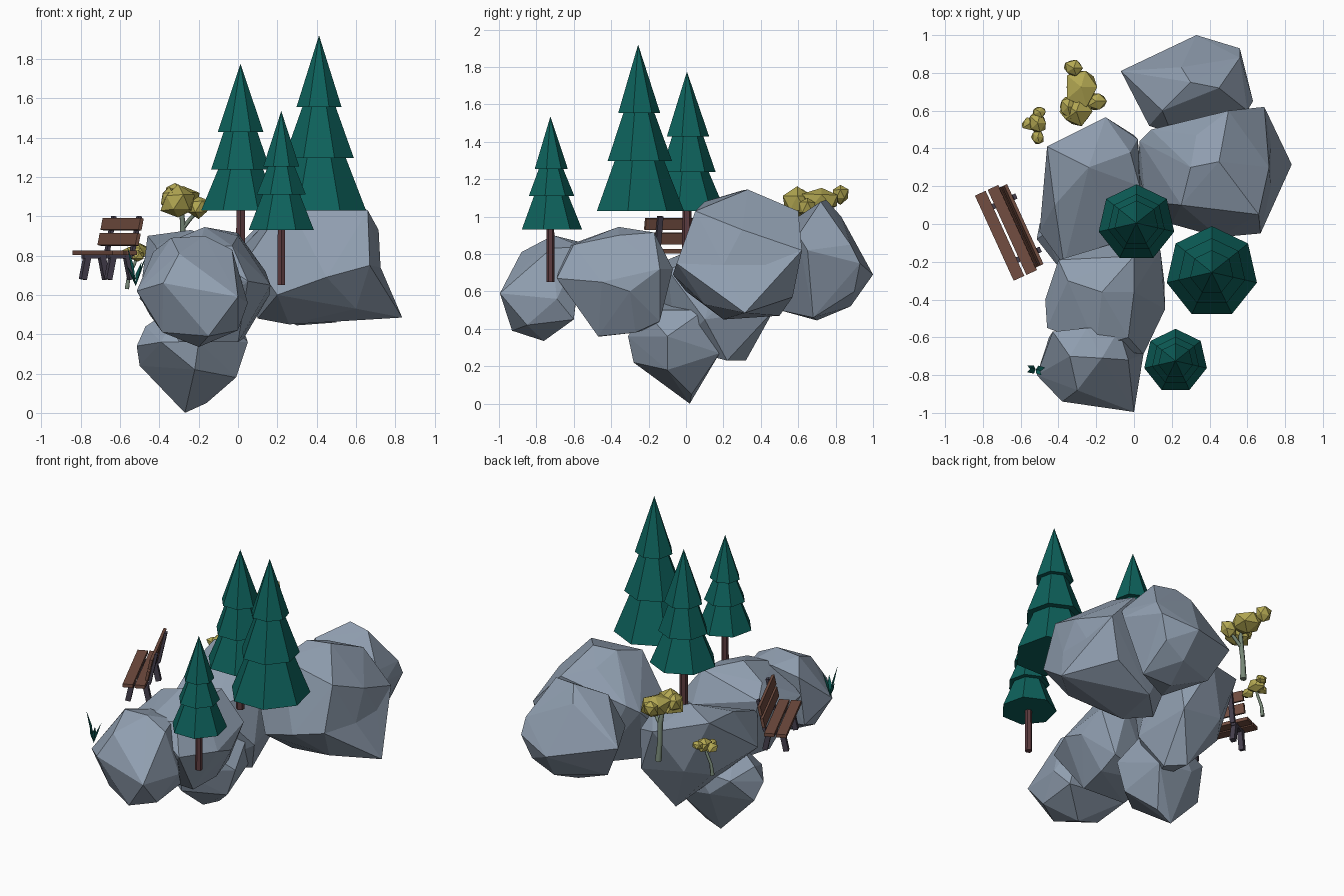
import bpy, bmesh, math, random
from mathutils import Vector, Matrix

if "Cube" in bpy.data.objects:
    bpy.data.objects.remove(bpy.data.objects["Cube"])

random.seed(4)


def material(name, rgb):
    m = bpy.data.materials.new(name)
    m.diffuse_color = (*rgb, 1)
    m.use_nodes = True
    m.node_tree.nodes["Principled BSDF"].inputs["Base Color"].default_value = m.diffuse_color
    return m


STONE = material("stone", (.28, .345, .435))
PINE = material("pine_green", (.004, .12, .105))
BARK = material("bark", (.11, .045, .05))
WOOD = material("bench_wood", (.17, .075, .052))
IRON = material("bench_frame", (.06, .05, .075))
YELLOW = material("yellow_leaf", (.45, .39, .085))
STEM = material("pale_stem", (.18, .24, .18))


def finish(name, bm, mat):
    bmesh.ops.recalc_face_normals(bm, faces=bm.faces)
    me = bpy.data.meshes.new(name)
    bm.to_mesh(me)
    bm.free()
    me.materials.append(mat)
    ob = bpy.data.objects.new(name, me)
    bpy.context.collection.objects.link(ob)
    return ob


# Faceted boulder: hull around a few corner points; the last one may be pulled out to a spike
def rock(name, pts, spike=None):
    bm = bmesh.new()
    vs = [bm.verts.new(p) for p in pts]
    bmesh.ops.convex_hull(bm, input=vs)
    if spike:
        vs[-1].co = spike
    loose = [v for v in bm.verts if not v.link_faces]
    bmesh.ops.delete(bm, geom=loose, context='VERTS')
    finish(name, bm, STONE)


# Turned form from (radius, z) rings, one corner pointing to +y
def lathe(name, x, y, profile, sides, mat):
    bm = bmesh.new()
    rings = []
    for r, z in profile:
        rings.append([bm.verts.new((x + r * math.cos(a), y + r * math.sin(a), z))
                      for a in (math.pi / 2 + k * math.tau / sides for k in range(sides))])
    for a, b in zip(rings, rings[1:]):
        for k in range(sides):
            j = (k + 1) % sides
            bm.faces.new((a[k], a[j], b[j], b[k]))
    bm.faces.new(rings[0])
    bm.faces.new(rings[-1])
    bmesh.ops.remove_doubles(bm, verts=bm.verts, dist=.0005)
    finish(name, bm, mat)


# Boulders
rock("front_rock", [
    (-.515, -.8, .62), (-.43, -.57, .82), (-.25, -.55, .86), (-.08, -.56, .84), (.05, -.69, .56),
    (0, -.995, .59), (-.38, -.94, .66), (-.34, -.7, .89), (-.17, -.71, .9), (-.03, -.72, .83),
    (-.2, -.76, .335), (-.385, -.8, .41), (0, -.85, .42), (-.15, -.93, .39), (-.45, -.6, .5),
    (0, -.6, .45), (-.3, -.88, .81)])
rock("middle_rock", [
    (-.4, -.19, .8), (-.47, -.4, .7), (-.46, -.55, .72), (.14, -.14, .72), (.165, -.45, .65),
    (.05, -.69, .67), (-.17, -.36, .945), (0, -.17, .915), (-.03, -.6, .85), (0, -.36, .9),
    (-.2, -.65, .84), (.03, -.27, .38), (0, -.47, .36), (-.3, -.45, .36), (-.3, -.2, .4),
    (.16, -.3, .6), (-.35, -.3, .87), (.03, -.14, .44), (.0, -.07, .72)])
rock("left_rock", [
    (-.46, .41, .9), (-.15, .565, .82), (.02, .45, .75), (.03, .2, .8), (-.1, -.1, .72),
    (-.37, -.22, .72), (-.5, -.04, .58), (-.24, .3, .93), (-.02, .38, .85), (-.42, .1, .85),
    (0, .47, .5), (-.15, .32, .23), (-.05, .22, .23), (-.4, .3, .5), (.05, .1, .45),
    (-.3, .45, .55), (-.2, -.05, .3)])
rock("bottom_rock", [
    (-.515, -.08, .34), (-.5, 0, .24), (-.27, .02, 0), (-.16, .03, .05), (-.01, -.1, .18),
    (.05, -.1, .36), (-.39, -.24, .36), (-.2, -.31, .36), (-.22, -.28, .22), (-.47, -.05, .44),
    (-.3, .18, .3), (-.05, .18, .27), (-.2, .2, .45), (-.42, .14, .4), (-.1, -.22, .5),
    (-.3, -.1, .55), (0, .1, .5)])
rock("right_rock", [
    (.03, .44, .85), (.02, .3, .72), (.09, .5, .9), (.33, .47, 1.08), (.3, .3, 1.14),
    (.5, .6, 1.03), (.69, .62, .82), (.67, -.05, .75), (.66, .05, 1.03),
    (.715, .3, .93), (.45, -.07, .69), (.06, .12, .8), (.25, .1, 1.08), (.45, .33, 1.145),
    (.26, .2, .45), (.1, .3, .48), (.6, .1, .53), (.6, .57, .57), (.3, .5, .47), (.2, 0, .6),
    (.725, .2, .74), (.725, .42, .74), (.715, .315, .55)], spike=(.835, .315, .485))
rock("back_rock", [
    (-.07, .81, .78), (.33, 1, .69), (.56, .93, .75), (.63, .65, .82), (.2, .48, .85),
    (.3, .75, 1.09), (.45, .72, 1.08), (.25, .83, 1.0), (.56, .88, .85), (.08, .52, .78),
    (.35, .88, .52), (.3, .7, .445), (.5, .68, .46), (.6, .6, .9), (.05, .75, .55),
    (.5, .9, .6), (.2, .5, .5), (.15, .6, 1.0)])

# Pine trees: x, y, radius, foliage base, top, tier heights, tier radii, trunk foot
PINES = [("tall", .412, -.256, .245, 1.03, 1.92, (.3, .59), (.74, .48), None),
         ("middle", .013, .005, .205, 1.03, 1.775, (.28, .535), (.75, .58), .72),
         ("small", .22, -.725, .17, .93, 1.535, (.3, .535), (.75, .55), .65)]
for name, x, y, r, z0, z1, (h2, h3), (r2, r3), foot in PINES:
    h = z1 - z0
    lathe(name + "_pine_foliage", x, y,
          [(r, z0), (r * .57, z0 + h * h2), (r * r2, z0 + h * h2), (r * r3 * .74, z0 + h * h3),
           (r * r3, z0 + h * h3), (0, z1)], 7, PINE)
    if foot:
        lathe(name + "_pine_trunk", x, y, [(r * .13, foot), (r * .12, z0 + .02)], 6, BARK)

# Bench: local x runs front to back, local y along the length
PLACE = Matrix.Translation((-.735, -.073, 0)) @ Matrix.Rotation(math.radians(24.5), 4, 'Z')


def beam(name, p, size, tilt, mat):
    bm = bmesh.new()
    m = (PLACE @ Matrix.Translation(p) @ Matrix.Rotation(math.radians(tilt), 4, 'Y')
         @ Matrix.Diagonal((*size, 1)))
    bmesh.ops.create_cube(bm, size=1, matrix=m)
    finish(name, bm, mat)


for i, x in enumerate((.026, .1)):
    beam(f"seat_plank_{i}", (x, 0, .815), (.062, .495, .022), 0, WOOD)
for i, (x, z) in enumerate(((.143, .882), (.16, .96))):
    beam(f"backrest_plank_{i}", (x, 0, z), (.018, .465, .062), 12, WOOD)
for side in (-1, 1):
    y = side * .155
    beam(f"front_leg_{side}", (.025, y, .742), (.032, .032, .13), 12, IRON)
    beam(f"back_leg_{side}", (.128, y, .742), (.032, .032, .13), -12, IRON)
    beam(f"seat_rail_{side}", (.075, y, .795), (.13, .03, .02), 0, IRON)
    beam(f"back_post_{side}", (.164, y, .90), (.018, .03, .205), 12, IRON)


# Leafy bushes: bent stem and lumpy leaf clumps
def stem(name, path):
    cu = bpy.data.curves.new(name, 'CURVE')
    cu.dimensions = '3D'
    cu.bevel_depth = 1
    cu.bevel_resolution = 1
    cu.use_fill_caps = True
    sp = cu.splines.new('POLY')
    sp.points.add(len(path) - 1)
    for pt, (x, y, z, r) in zip(sp.points, path):
        pt.co = (x, y, z, 1)
        pt.radius = r
    cu.materials.append(STEM)
    bpy.context.collection.objects.link(bpy.data.objects.new(name, cu))


def clumps(name, blobs):
    for i, (x, y, z, rx, ry, rz) in enumerate(blobs):
        bm = bmesh.new()
        bmesh.ops.create_icosphere(bm, subdivisions=1, radius=1)
        for v in bm.verts:
            v.co = v.co * random.uniform(.9, 1.2)
        bm.transform(Matrix.Translation((x, y, z)) @ Matrix.Diagonal((rx, ry, rz, 1)))
        finish(f"{name}_{i}", bm, YELLOW)


stem("large_bush_stem", [(-.28, .69, .71, .02), (-.285, .68, .84, .015), (-.28, .67, .95, .016),
                         (-.29, .65, 1.06, .012)])
stem("large_bush_branch", [(-.28, .67, .94, .012), (-.24, .66, .99, .011), (-.19, .65, 1.04, .009)])
clumps("large_bush_leaves", [(-.28, .725, 1.085, .09, .105, .07), (-.305, .595, 1.07, .085, .08, .08),
                             (-.32, .825, 1.12, .052, .045, .05), (-.20, .65, 1.05, .055, .048, .055),
                             (-.35, .62, 1.09, .045, .06, .06)])
stem("small_bush_stem", [(-.565, .53, .63, .013), (-.555, .53, .70, .010), (-.525, .53, .76, .009),
                         (-.51, .53, .81, .007)])
clumps("small_bush_leaves", [(-.51, .535, .82, .05, .06, .045), (-.555, .53, .81, .04, .035, .03),
                             (-.51, .46, .80, .035, .04, .03), (-.50, .595, .835, .04, .03, .03)])

# Grass tuft: creased blades bending outwards from one foot
foot = Vector((-.52, -.77, .645))
BLADES = [((-.565, -.785, .855), .018), ((-.47, -.76, .79), .017),
          ((-.565, -.75, .75), .014), ((-.49, -.80, .77), .015)]
bm = bmesh.new()
for tip, w in BLADES:
    tip = Vector(tip)
    out = tip - foot
    side = Vector((-out.y, out.x, 0)).normalized() * w
    mid = foot + Vector((out.x * .35, out.y * .35, out.z * .5))
    crease = Vector((out.x, out.y, 0)).normalized() * .01
    a, b, c, d, e = [bm.verts.new(p) for p in
                     (foot, mid + side, mid + crease, mid - side, tip)]
    for f in ((a, c, b), (a, d, c), (b, c, e), (c, d, e), (a, b, d), (b, e, d)):
        bm.faces.new(f)
finish("grass_tuft", bm, PINE)
